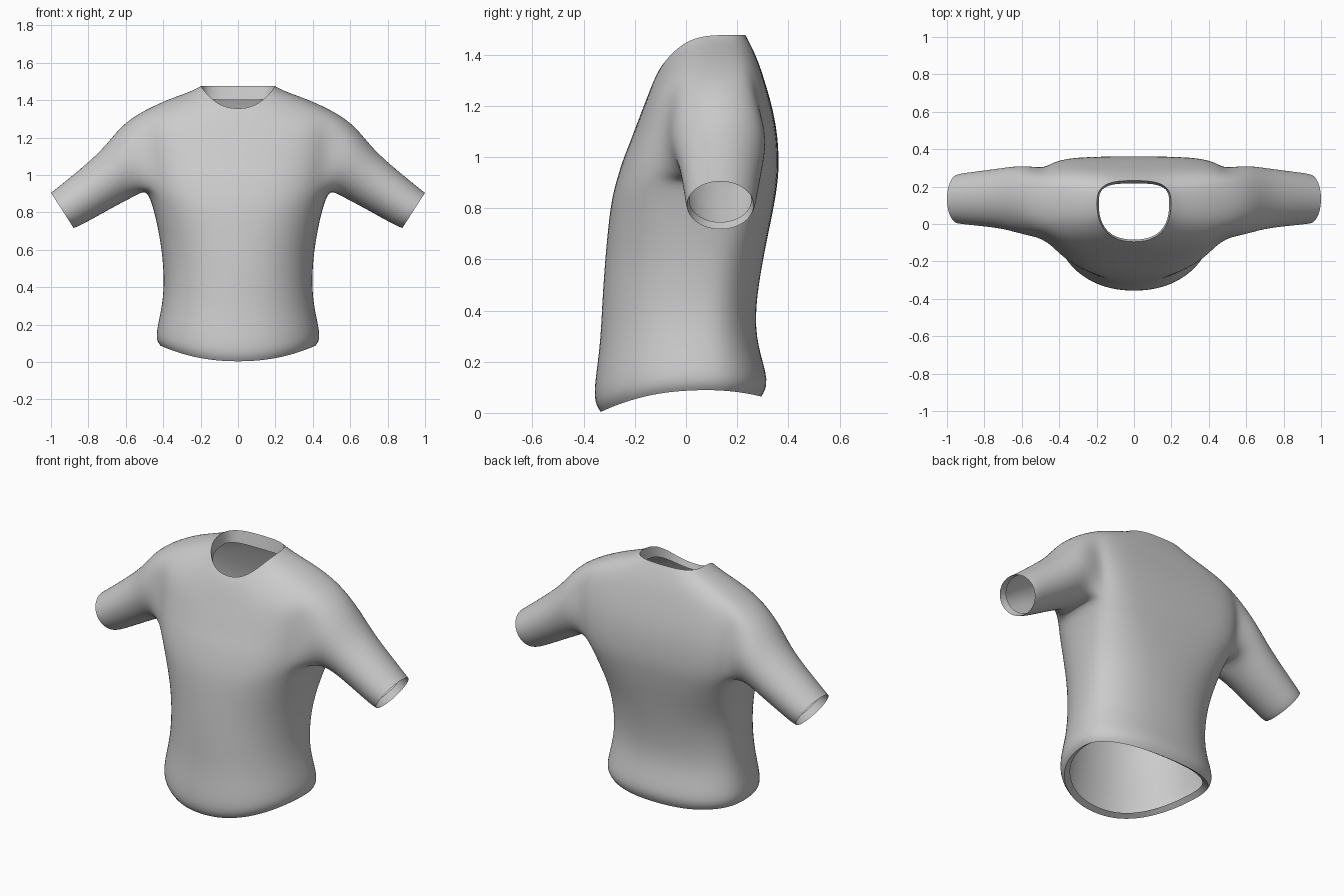
import bpy
import bmesh
from math import sin, cos, pi, radians
from mathutils import Vector

cube = bpy.data.objects.get("Cube")
if cube:
    bpy.data.objects.remove(cube, do_unlink=True)

COLS = 12                # columns over half the body, front centre to back centre
SIDE = COLS // 2         # column on the side seam
ARM = 2                  # armhole half width in columns
PIT, SHOULDER = 8, 12    # rows at the bottom and top of the armhole

# Body rows: side (x, y, z), front (y, z), back (y, z)
BODY = [
    ((.39, .06, .11), (-.305, .02), (.265, .085)),    # turned-in lip
    ((.42, .06, .09), (-.337, .002), (.297, .063)),   # hem edge
    ((.45, .06, .13), (-.372, .05), (.33, .12)),
    ((.412, .06, .28), (-.339, .25), (.28, .26)),
    ((.397, .07, .42), (-.332, .42), (.27, .4)),
    ((.41, .08, .6), (-.32, .6), (.302, .6)),
    ((.44, .09, .76), (-.303, .77), (.338, .77)),
    ((.467, .1, .86), (-.29, .85), (.352, .85)),
    ((.495, .11, .92), (-.271, .92), (.362, .92)),    # armpit
    ((.51, .12, 1.0), (-.249, .99), (.364, 1.0)),
    ((.52, .13, 1.1), (-.22, 1.06), (.357, 1.1)),
    ((.53, .13, 1.21), (-.19, 1.14), (.337, 1.2)),
    ((.53, .13, 1.335), (-.16, 1.215), (.31, 1.29)),  # shoulder
    ((.38, .13, 1.405), (-.137, 1.275), (.288, 1.36)),
    ((.25, .12, 1.448), (-.115, 1.325), (.258, 1.43)),
    ((.2, .11, 1.476), (-.097, 1.353), (.233, 1.476)),  # neckline
    ((.19, .11, 1.41), (-.085, 1.32), (.218, 1.4)),   # collar facing
]
HEM, NECK = 1, len(BODY) - 2

# Sleeve rings: top (x, z), bottom (x, z), front y, back y
SLEEVE = [
    ((.63, 1.26), (.54, .893), -.06, .315),
    ((.725, 1.133), (.64, .842), -.028, .303),
    ((.86, 1.018), (.76, .775), -.012, .285),
    ((.97, .928), (.855, .723), -.002, .273),
    ((1.0, .905), (.879, .717), .003, .265),
    ((.96, .92), (.845, .745), .012, .256),           # cuff facing
]
CUFF = len(SLEEVE) - 2


def body_point(row, col):
    """Point on one body row, squarer across the shoulder blades."""
    (sx, sy, sz), front, back = row
    a = -pi / 2 + pi * col / COLS
    square = max(0, 1 - ((sz - 1.1) / .5) ** 2)
    if a < 0:
        (y, z), power = front, .92 - .17 * square
    else:
        (y, z), power = back, .87 - .43 * square
    s, c = abs(sin(a)), abs(cos(a))
    return Vector((sx * c ** power, sy + (y - sy) * s ** power,
                   sz * c * c + z * s * s))


def sleeve_point(ring, angle):
    """Point on a tilted sleeve ellipse, measured from its top."""
    top, low, front, back = ring
    t, b = Vector((top[0], 0, top[1])), Vector((low[0], 0, low[1]))
    p = (t + b) / 2 + (t - b) / 2 * cos(angle) * 1.02
    p.y = (front + back) / 2 + (back - front) / 2 * sin(angle) * 1.02
    return p


bm = bmesh.new()
crease = bm.edges.layers.float.new("crease_edge")


def crease_rim(verts):
    """Keep the fold along a row of vertices crisp."""
    for a, b in zip(verts, verts[1:]):
        bm.edges.get((a, b))[crease] = 1


# Body half, leaving the armhole open
grid = [[bm.verts.new(body_point(row, c)) for c in range(COLS + 1)] for row in BODY]
for r in range(len(BODY) - 1):
    for c in range(COLS):
        if PIT <= r < SHOULDER and SIDE - ARM <= c < SIDE + ARM:
            continue
        bm.faces.new((grid[r][c], grid[r][c + 1], grid[r + 1][c + 1], grid[r + 1][c]))
crease_rim(grid[HEM])
crease_rim(grid[NECK])

# Armhole loop, then the sleeve grown ring by ring from it
lo, hi = SIDE - ARM, SIDE + ARM
loop = [grid[SHOULDER][c] for c in range(lo, hi)]
loop += [grid[r][hi] for r in range(SHOULDER, PIT, -1)]
loop += [grid[PIT][c] for c in range(hi, lo, -1)]
loop += [grid[r][lo] for r in range(PIT, SHOULDER)]
n = len(loop)
for i, ring in enumerate(SLEEVE):
    outer = [bm.verts.new(sleeve_point(ring, 2 * pi * (k - ARM) / n)) for k in range(n)]
    for k in range(n):
        m = (k + 1) % n
        bm.faces.new((outer[k], outer[m], loop[m], loop[k]))
    if i == CUFF:
        crease_rim(outer + outer[:1])
    loop = outer

# Remove the unused vertices inside the armhole
bmesh.ops.delete(bm, geom=[v for v in bm.verts if not v.link_faces], context='VERTS')

mesh = bpy.data.meshes.new("shirt")
bm.to_mesh(mesh)
bm.free()
shirt = bpy.data.objects.new("shirt", mesh)
bpy.context.collection.objects.link(shirt)

# Cloth colour
cloth = bpy.data.materials.new("grey cloth")
cloth.use_nodes = True
grey = (.6, .6, .6, 1)
cloth.diffuse_color = grey
cloth.node_tree.nodes["Principled BSDF"].inputs["Base Color"].default_value = grey
mesh.materials.append(cloth)

# Smooth shading, with the folded rims kept crisp
bpy.ops.object.select_all(action='DESELECT')
shirt.select_set(True)
bpy.context.view_layer.objects.active = shirt
bpy.ops.object.shade_smooth_by_angle(angle=radians(65))

# Mirror to the other half and round the surface
mirror = shirt.modifiers.new("mirror", 'MIRROR')
mirror.use_axis[0] = True
mirror.merge_threshold = .001
subdivision = shirt.modifiers.new("subdivision", 'SUBSURF')
subdivision.levels = subdivision.render_levels = 2
